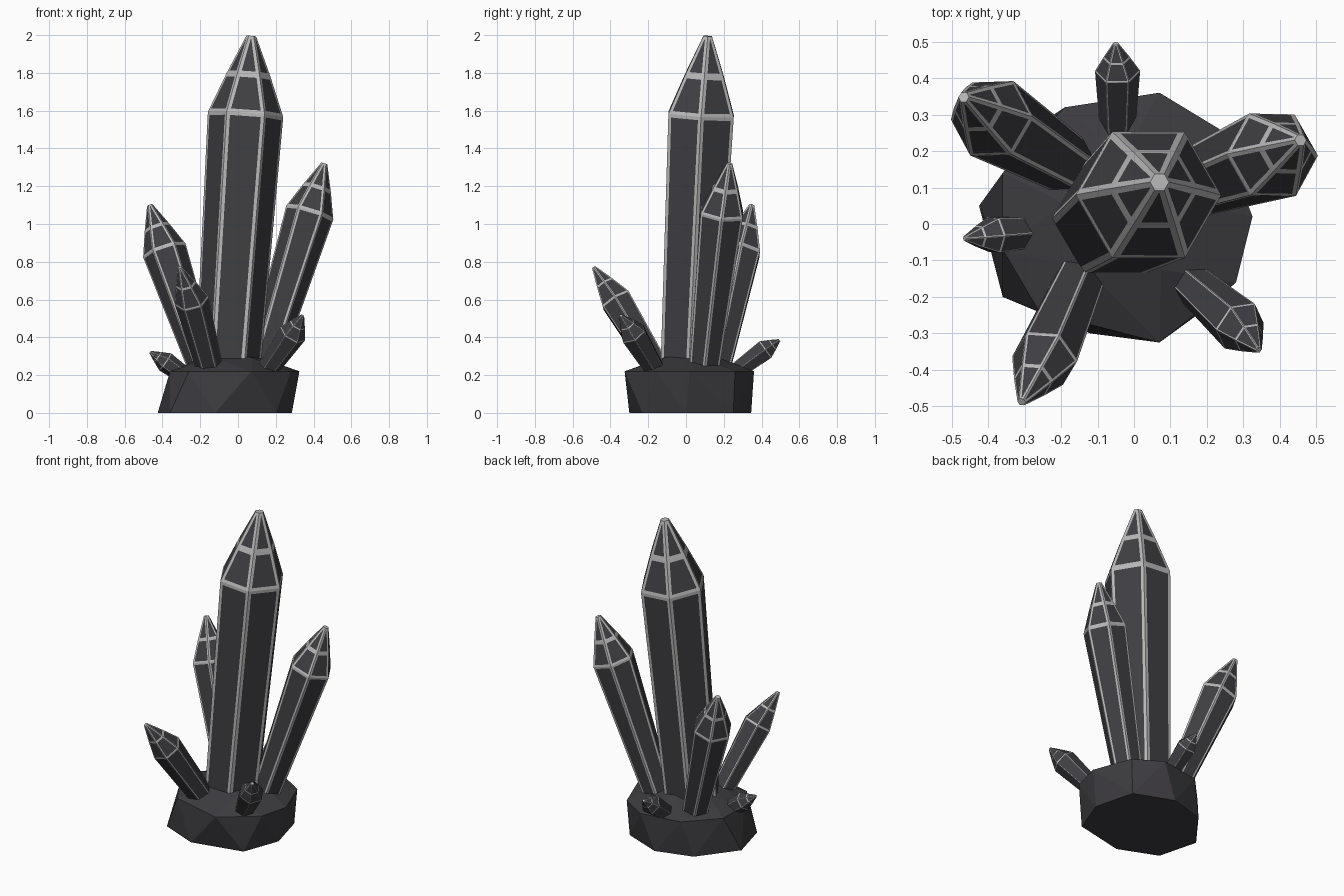
import bpy, bmesh, math
from mathutils import Vector

if "Cube" in bpy.data.objects:
    bpy.data.objects.remove(bpy.data.objects["Cube"])


def material(name, rgb):
    m = bpy.data.materials.new(name)
    m.diffuse_color = (*rgb, 1)
    m.use_nodes = True
    m.node_tree.nodes["Principled BSDF"].inputs["Base Color"].default_value = m.diffuse_color
    return m


DARK = material("dark crystal", (0.050, 0.049, 0.056))
LIGHT = material("pale edge grey", (0.48, 0.48, 0.48))
ROCK = material("dark rock", (0.046, 0.044, 0.050))


def finish(bm, name, mats):
    bmesh.ops.remove_doubles(bm, verts=bm.verts, dist=0.0001)
    bmesh.ops.recalc_face_normals(bm, faces=bm.faces)
    me = bpy.data.meshes.new(name)
    bm.to_mesh(me)
    bm.free()
    for m in mats:
        me.materials.append(m)
    ob = bpy.data.objects.new(name, me)
    bpy.context.collection.objects.link(ob)
    return ob


def panel(bm, a, b, c, d, w):
    """Quad a-b (bottom), c-d (top) split into a dark centre and pale border."""
    height = ((c + d) / 2 - (a + b) / 2).length

    def point(s_side, t):
        left, right = a.lerp(d, t), b.lerp(c, t)
        s = min(w / max((right - left).length, 1e-6), 0.46)
        return left.lerp(right, s if s_side == 0 else 1 - s)

    t0, t1 = w / height, 1 - w / height
    outer = [bm.verts.new(p) for p in (a, b, c, d)]
    inner = [bm.verts.new(p) for p in
             (point(0, t0), point(1, t0), point(1, t1), point(0, t1))]
    bm.faces.new(inner).material_index = 0
    for i in range(4):
        j = (i + 1) % 4
        bm.faces.new((outer[i], outer[j], inner[j], inner[i])).material_index = 1


def crystal(name, base, shoulder, tip, r_base, r_shoulder, w, turn=0):
    base, shoulder, tip = Vector(base), Vector(shoulder), Vector(tip)
    rot = Vector((0, 0, 1)).rotation_difference((tip - base).normalized())
    r_tip = r_shoulder * 0.13

    def ring(centre, r):
        return [centre + rot @ Vector((r * math.cos(math.radians(turn + 60 * i)),
                                       r * math.sin(math.radians(turn + 60 * i)), 0))
                for i in range(6)]

    rings = [ring(base, r_base), ring(shoulder, r_shoulder),
             ring(shoulder.lerp(tip, 0.5), (r_shoulder + r_tip) * 0.52),
             ring(tip, r_tip)]
    bm = bmesh.new()
    for lo, hi in zip(rings, rings[1:]):
        for i in range(6):
            j = (i + 1) % 6
            panel(bm, lo[i], lo[j], hi[j], hi[i], w)
    # pale flat cap and hidden bottom
    bm.faces.new([bm.verts.new(p) for p in rings[-1]]).material_index = 1
    bm.faces.new([bm.verts.new(p) for p in reversed(rings[0])]).material_index = 0
    finish(bm, name, (DARK, LIGHT))


# Crystals: base, shoulder, tip, base radius, shoulder radius, edge width
crystal("main_crystal", (-0.06, 0.01, 0.15), (0.04, 0.08, 1.58), (0.07, 0.115, 1.995),
        0.170, 0.200, 0.018)
crystal("right_crystal", (0.11, 0.09, 0.18), (0.38, 0.19, 1.06), (0.457, 0.23, 1.32),
        0.088, 0.130, 0.012)
crystal("left_back_crystal", (-0.16, 0.15, 0.18), (-0.39, 0.29, 0.86), (-0.467, 0.348, 1.10),
        0.080, 0.118, 0.010)
crystal("front_left_crystal", (-0.14, -0.13, 0.20), (-0.245, -0.37, 0.595), (-0.308, -0.488, 0.77),
        0.070, 0.092, 0.006)
crystal("front_right_crystal", (0.13, -0.14, 0.19), (0.29, -0.28, 0.42), (0.342, -0.345, 0.515),
        0.052, 0.075, 0.003)
crystal("back_crystal", (-0.045, 0.25, 0.21), (-0.045, 0.42, 0.335), (-0.05, 0.495, 0.385),
        0.048, 0.062, 0.003)
crystal("left_small_crystal", (-0.26, -0.02, 0.18), (-0.385, -0.03, 0.27), (-0.465, -0.04, 0.322),
        0.045, 0.055, 0.003)

# Faceted rock base: hull of a ground ring, a rim ring and a low crown
ground = [(-.425, .05), (-.36, -.20), (-.12, -.30), (.20, -.23),
          (.285, 0), (.22, .25), (-.02, .345), (-.25, .28)]
rim = [(-.36, -.07), (-.26, -.24), (.07, -.325), (.28, -.16), (.325, .02),
       (.235, .26), (.07, .36), (-.19, .32), (-.36, .14)]
bm = bmesh.new()
for x, y in ground:
    bm.verts.new((x, y, 0))
for x, y in rim:
    bm.verts.new((x, y, 0.22))
for i in range(5):
    a = math.radians(72 * i + 20)
    bm.verts.new((-0.03 + 0.17 * math.cos(a), 0.01 + 0.17 * math.sin(a), 0.29))
bm.verts.new((-0.03, 0.01, 0.33))
bmesh.ops.convex_hull(bm, input=bm.verts)
finish(bm, "rock_base", (ROCK,))
